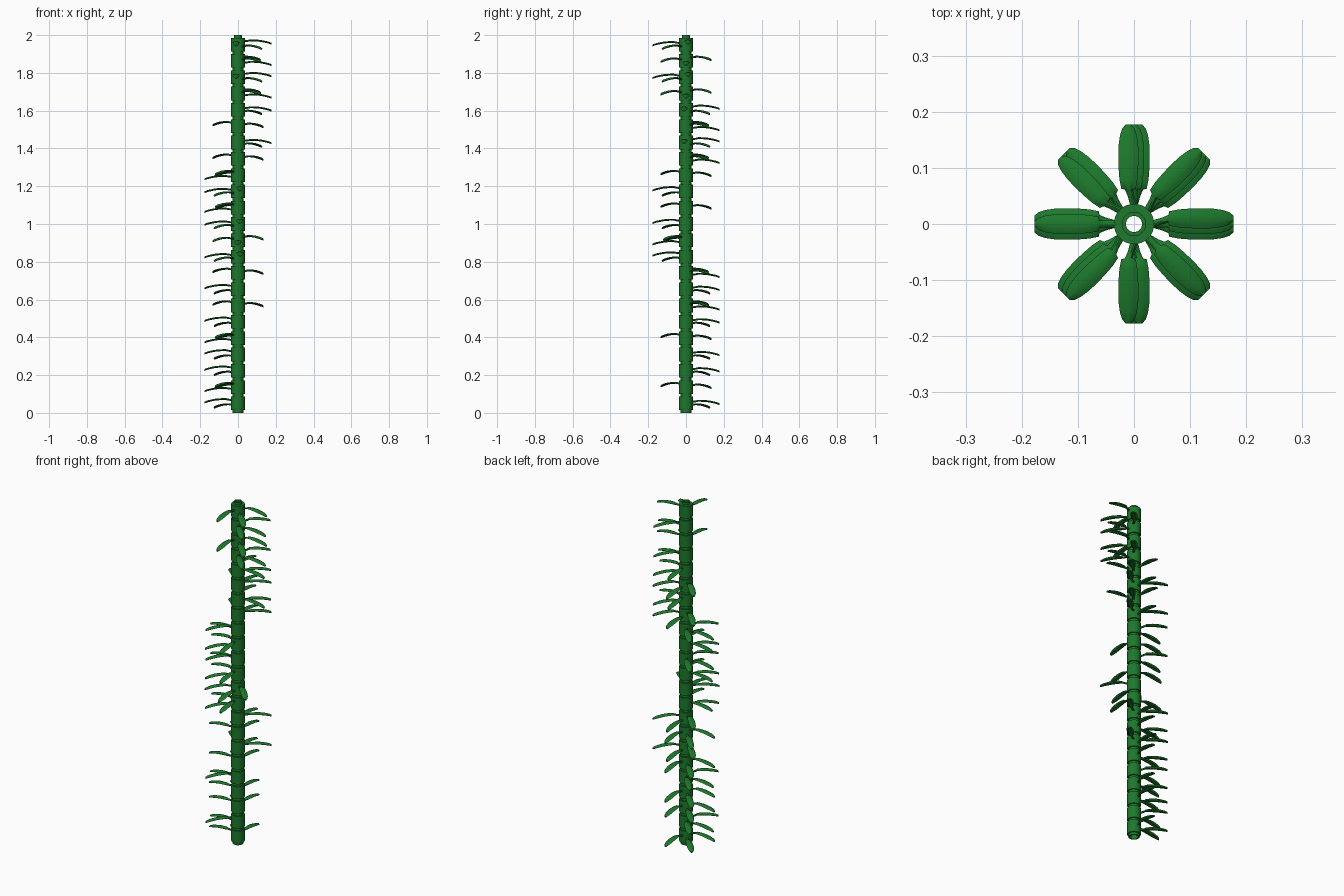
import bpy, bmesh, math
from mathutils import Matrix

if "Cube" in bpy.data.objects:
    bpy.data.objects.remove(bpy.data.objects["Cube"])

U = 2 / 556          # one small unit: 23 sections of 24 units plus a 4 unit top ring
STEP = 24 * U

green = bpy.data.materials.new("leaf_green")
green.diffuse_color = (0.012, 0.19, 0.025, 1)
green.use_nodes = True
green.node_tree.nodes["Principled BSDF"].inputs["Base Color"].default_value = green.diffuse_color


def finish(bm, name):
    bmesh.ops.recalc_face_normals(bm, faces=bm.faces)
    me = bpy.data.meshes.new(name)
    bm.to_mesh(me)
    bm.free()
    me.materials.append(green)
    me.shade_smooth()
    me.set_sharp_from_angle(angle=math.radians(35))
    return me


def stalk_mesh(sides=32):
    # closed hollow profile (radius, height) spun around z
    prof = [(8, 0), (8, 4), (10, 4), (10, 24), (6, 24), (6, 28),
            (4, 28), (4, 20), (6, 20), (6, 0)]
    bm = bmesh.new()
    rings = [[bm.verts.new((r * U * math.cos(2 * math.pi * i / sides),
                            r * U * math.sin(2 * math.pi * i / sides), z * U))
              for i in range(sides)] for r, z in prof]
    for a, b in zip(rings, rings[1:] + rings[:1]):
        for i in range(sides):
            j = (i + 1) % sides
            bm.faces.new((a[i], a[j], b[j], b[i]))
    return finish(bm, "stalk_section")


def add_leaf(bm, angle, top, shift):
    # stations: distance from axis, half width, height below the peak
    stations = [(.034, .007, .005), (.05, .006, .003), (.061, .007, .001),
                (.063, .013, .0), (.08, .016, .0), (.10, .0175, .001),
                (.12, .018, .003), (.14, .0175, .007), (.158, .015, .011),
                (.170, .011, .015), (.177, .005, .018)]
    rot = Matrix.Rotation(angle, 4, 'Z')
    rings = []
    for r, w, d in stations:
        y0 = shift * min(1, max(0, (r - .034) / .03))
        t = .0045
        ring = []
        # slightly cupped lens-shaped cross-section
        for y, z in ((-1, -.005), (-.5, -.001), (0, 0), (.5, -.001), (1, -.005),
                     (.5, -.001 - 2 * t), (0, -2 * t), (-.5, -.001 - 2 * t)):
            height = top - d + z
            ring.append(bm.verts.new(rot @ Matrix.Translation((r, y0 + y * w, height)).translation))
        rings.append(ring)
    for a, b in zip(rings, rings[1:]):
        for i in range(8):
            j = (i + 1) % 8
            bm.faces.new((a[i], a[j], b[j], b[i]))
    bm.faces.new(rings[0])
    bm.faces.new(rings[-1])


def leaves_mesh():
    # low middle leaf with a higher one on each side, side leaves set outward
    bm = bmesh.new()
    q = math.pi / 4
    add_leaf(bm, 0, .051, 0)
    add_leaf(bm, q, .078, .010)
    add_leaf(bm, -q, .069, -.010)
    return finish(bm, "leaf_cluster")


stalk, leaves = stalk_mesh(), leaves_mesh()

# direction of each leaf cluster, bottom to top, in eighths of a turn
turns = [3, 4, 3, 3, 4, 3, 2, 3, 2, 5, 6, 5, 4, 5, 4, 2, 1, 2, 1, 0, 7, 0, 7]
for k, t in enumerate(turns):
    for mesh in (stalk, leaves):
        ob = bpy.data.objects.new(f"{mesh.name}_{k + 1}", mesh)
        ob.location.z = k * STEP
        ob.rotation_euler.z = t * math.pi / 4
        bpy.context.collection.objects.link(ob)
